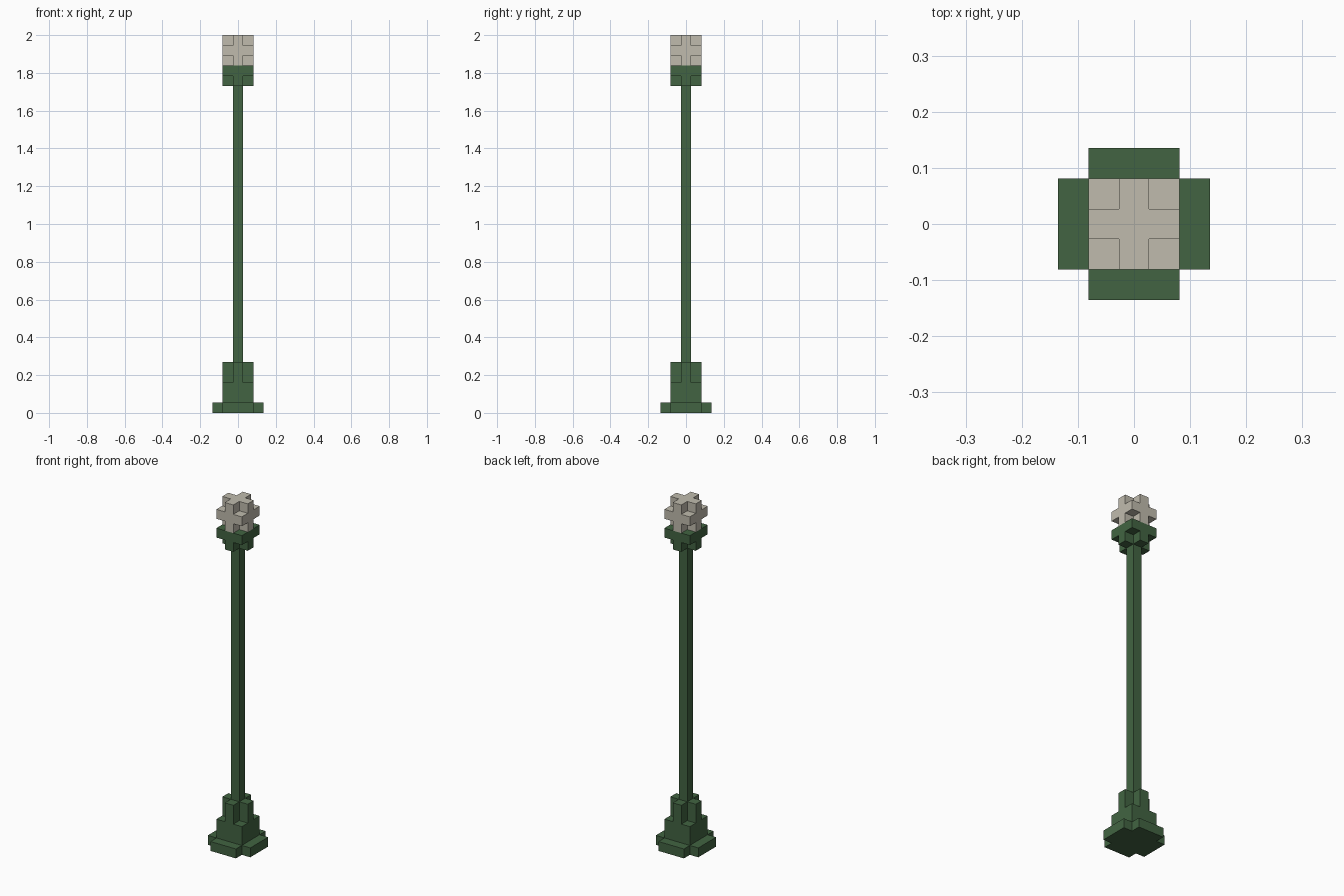
import bpy
import bmesh
from mathutils import Matrix, Vector
from math import pi

if "Cube" in bpy.data.objects:
    bpy.data.objects.remove(bpy.data.objects["Cube"], do_unlink=True)

U = 2 / 37  # one block of the grid


def material(name, color):
    m = bpy.data.materials.new(name)
    m.use_nodes = True
    m.diffuse_color = color
    m.node_tree.nodes["Principled BSDF"].inputs["Base Color"].default_value = color
    return m


def footprint(reach, arm):
    """Square when reach equals arm, otherwise a plus-shaped outline."""
    corner = [(arm, arm)] if reach == arm else [(reach, -arm), (reach, arm), (arm, arm)]
    return [Matrix.Rotation(q * pi / 2, 3, "Z") @ Vector((x, y, 0))
            for q in range(4) for x, y in corner]


def stack(name, mat, layers):
    """Stack flat-sided prisms: (bottom, top, reach, arm) in grid blocks."""
    bm = bmesh.new()
    for bottom, top, reach, arm in layers:
        outline = [p + Vector((0, 0, bottom)) for p in footprint(reach, arm)]
        base = bm.faces.new([bm.verts.new(p * U) for p in outline])
        ext = bmesh.ops.extrude_face_region(bm, geom=[base], use_keep_orig=True)
        moved = [v for v in ext["geom"] if isinstance(v, bmesh.types.BMVert)]
        bmesh.ops.translate(bm, verts=moved, vec=(0, 0, (top - bottom) * U))
    bmesh.ops.recalc_face_normals(bm, faces=bm.faces)
    mesh = bpy.data.meshes.new(name)
    bm.to_mesh(mesh)
    bm.free()
    mesh.materials.append(mat)
    obj = bpy.data.objects.new(name, mesh)
    bpy.context.collection.objects.link(obj)
    return obj


green = material("dark green paint", (0.054, 0.127, 0.054, 1))
glass = material("warm grey lamp", (0.53, 0.50, 0.42, 1))

# Foot, pedestal and its upper ribs
stack("foot", green, [(0, 1, 2.5, 1.5)])
stack("pedestal", green, [(1, 3, 1.5, 1.5), (3, 5, 1.5, 0.5)])

# Pole and the collar holding the lamp
stack("pole", green, [(5, 32, 0.5, 0.5)])
stack("collar", green, [(32, 33, 1.5, 0.5), (33, 34, 1.5, 1.5)])

# Lamp: a cube of blocks with its eight corners missing
stack("lamp", glass, [(34, 35, 1.5, 0.5), (35, 36, 1.5, 1.5), (36, 37, 1.5, 0.5)])
